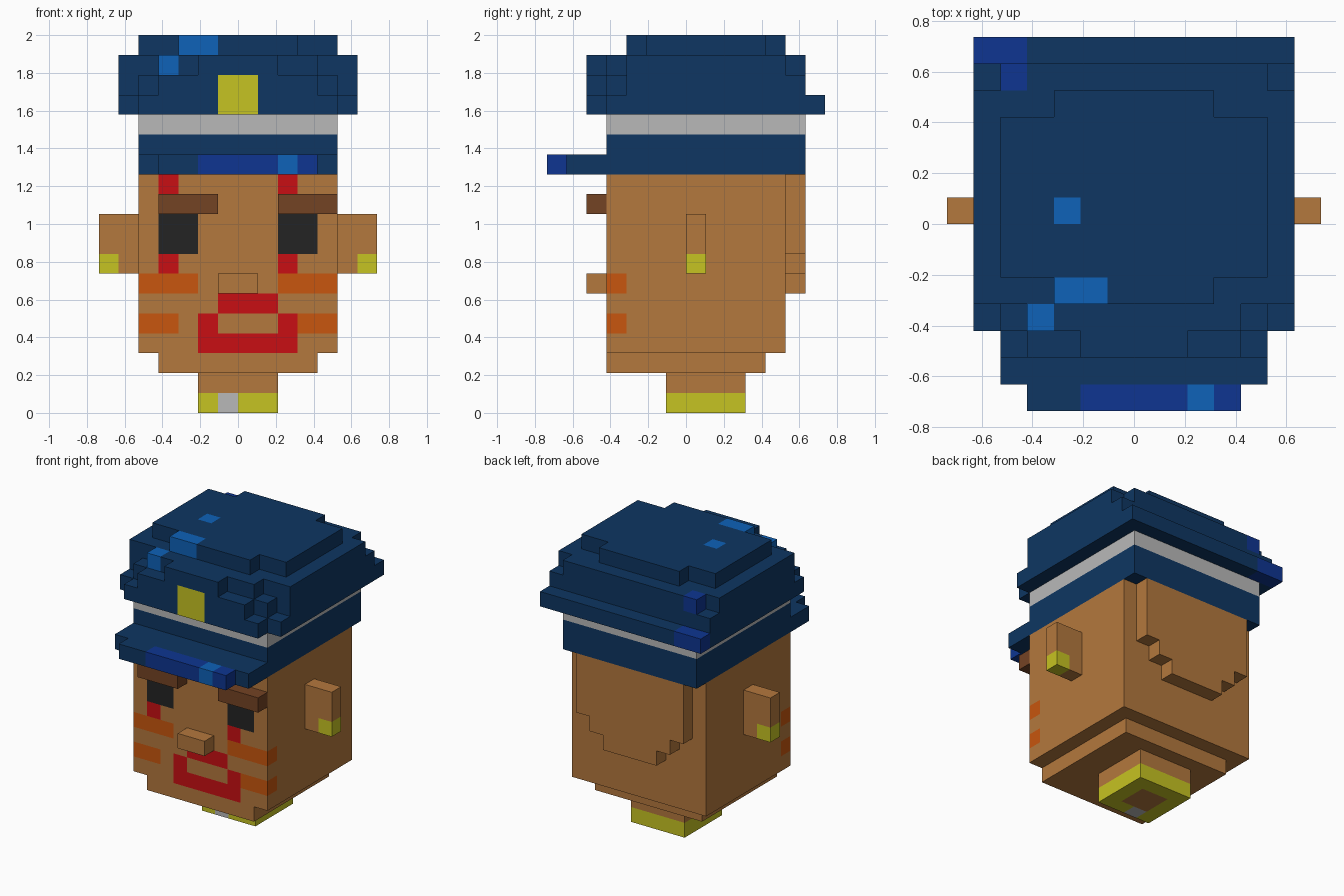
import bpy
import bmesh
from mathutils import Vector

if "Cube" in bpy.data.objects:
    bpy.data.objects.remove(bpy.data.objects["Cube"], do_unlink=True)

UNIT = 2 / 19  # one block; the model is 19 blocks tall


def linear(c):
    c /= 255
    return c / 12.92 if c < 0.04045 else ((c + 0.055) / 1.055) ** 2.4


# Palette
PALETTE = {
    "skin": (180, 120, 61),
    "navy": (14, 54, 98),
    "royal_blue": (14, 53, 145),
    "bright_blue": (14, 98, 184),
    "gold": (198, 195, 34),
    "pale_grey": (185, 185, 185),
    "red": (200, 15, 19),
    "orange": (200, 86, 14),
    "brown": (116, 67, 36),
    "black": (36, 36, 36),
}
materials = {}
for colour_name, rgb in PALETTE.items():
    m = bpy.data.materials.new(colour_name)
    m.use_nodes = True
    colour = (*[linear(c) for c in rgb], 1)
    m.diffuse_color = colour
    bsdf = m.node_tree.nodes["Principled BSDF"]
    bsdf.inputs["Base Color"].default_value = colour
    bsdf.inputs["Roughness"].default_value = 0.9
    materials[colour_name] = m

blocks = {}  # block position -> (part, colour)


def box(part, colour, x, y, z):
    """Fill a box of blocks; each range is (start, end) in block units."""
    for i in range(*x):
        for j in range(*y):
            for k in range(*z):
                blocks[i, j, k] = (part, colour)


def pair(part, colour, x, y, z):
    """Fill a box and its mirror image, naming the two sides."""
    box("left_" + part, colour, x, y, z)
    box("right_" + part, colour, (-x[1], -x[0]), y, z)


def paint(colour, x, y, z):
    """Recolour the blocks already standing in a box."""
    for p in blocks:
        if all(a <= c < b for c, (a, b) in zip(p, (x, y, z))):
            blocks[p] = (blocks[p][0], colour)


# Neck with a collar, open underneath
box("neck", "skin", (-2, 2), (-1, 3), (1, 2))
box("collar", "gold", (-2, 2), (-1, 3), (0, 1))
paint("skin", (-1, 1), (0, 2), (0, 1))
paint("pale_grey", (-1, 0), (-1, 0), (0, 1))

# Head, chin and the stepped bulge at the back
box("chin", "skin", (-4, 4), (-4, 4), (2, 3))
box("head", "skin", (-5, 5), (-4, 5), (3, 12))
for half, bottom, top in ((2, 6, 7), (3, 7, 8), (4, 8, 12)):
    box("head_back", "skin", (-half, half), (5, 6), (bottom, top))

# Nose, ears with earrings, eyebrows
box("nose", "skin", (-1, 1), (-5, -4), (6, 7))
pair("ear", "skin", (5, 7), (0, 1), (7, 10))
pair("earring", "gold", (6, 7), (0, 1), (7, 8))
box("left_eyebrow", "brown", (2, 5), (-5, -4), (10, 11))
box("right_eyebrow", "brown", (-4, -1), (-5, -4), (10, 11))

# Face paint: cheeks, eyes, tear marks, mouth
face = (-4, -3)
for inner, level in ((2, 6), (3, 4)):
    paint("orange", (inner, 5), face, (level, level + 1))
    paint("orange", (-5, -inner), face, (level, level + 1))
for eye, mark in ((-4, -4), (2, 2)):
    paint("black", (eye, eye + 2), face, (8, 10))
    for level in (7, 11):
        paint("red", (mark, mark + 1), face, (level, level + 1))
paint("red", (-1, 2), face, (5, 6))
paint("red", (-2, 3), face, (3, 5))
paint("skin", (-1, 2), face, (4, 5))

# Cap band with a pale stripe
box("cap_band", "navy", (-5, 5), (-4, 6), (12, 14))
box("cap_stripe", "pale_grey", (-5, 5), (-4, 6), (14, 15))

# Brim with coloured front edge
box("cap_brim", "navy", (-5, 5), (-6, -4), (12, 13))
box("cap_brim", "navy", (-4, 4), (-7, -6), (12, 13))
paint("royal_blue", (-2, 4), (-7, -6), (12, 13))
paint("bright_blue", (2, 3), (-7, -6), (12, 13))

# Crown in stepped layers: (half width, front, back, level)
for half, front, back, level in (
    (6, -4, 7, 15), (5, -5, 7, 15),
    (6, -3, 6, 16), (5, -4, 6, 16), (4, -5, 6, 16),
    (6, -3, 5, 17), (5, -3, 6, 17), (4, -4, 6, 17), (2, -5, 6, 17),
    (5, -2, 4, 18), (3, -3, 5, 18),
):
    box("cap_crown", "navy", (-half, half), (front, back), (level, level + 1))

# Badge and coloured patches on the crown
paint("gold", (-1, 1), (-5, -4), (15, 17))
paint("bright_blue", (-4, -3), (-4, -3), (17, 18))
paint("bright_blue", (-3, -1), (-3, -2), (18, 19))
paint("bright_blue", (-3, -2), (0, 1), (18, 19))
paint("royal_blue", (-6, -4), (6, 7), (15, 16))
paint("royal_blue", (-5, -4), (5, 6), (17, 18))


def build(part):
    """Make one object from the exposed sides of a part's blocks."""
    bm = bmesh.new()
    used = []
    for p, (owner, colour) in blocks.items():
        if owner != part:
            continue
        if colour not in used:
            used.append(colour)
        centre = Vector(p) + Vector((0.5, 0.5, 0.5))
        for axis in range(3):
            for sign in (-1, 1):
                n = Vector((0, 0, 0))
                n[axis] = sign
                if tuple(int(c) for c in Vector(p) + n) in blocks:
                    continue
                u = Vector((0, 0, 0))
                u[(axis + 1) % 3] = 0.5
                v = n.cross(u)
                mid = centre + n / 2
                corners = (mid - u - v, mid + u - v, mid + u + v, mid - u + v)
                f = bm.faces.new([bm.verts.new(c * UNIT) for c in corners])
                f.material_index = used.index(colour)
    bmesh.ops.remove_doubles(bm, verts=bm.verts, dist=UNIT / 100)
    mesh = bpy.data.meshes.new(part)
    bm.to_mesh(mesh)
    bm.free()
    for colour in used:
        mesh.materials.append(materials[colour])
    bpy.context.collection.objects.link(bpy.data.objects.new(part, mesh))


for part in dict.fromkeys(owner for owner, _ in blocks.values()):
    build(part)
